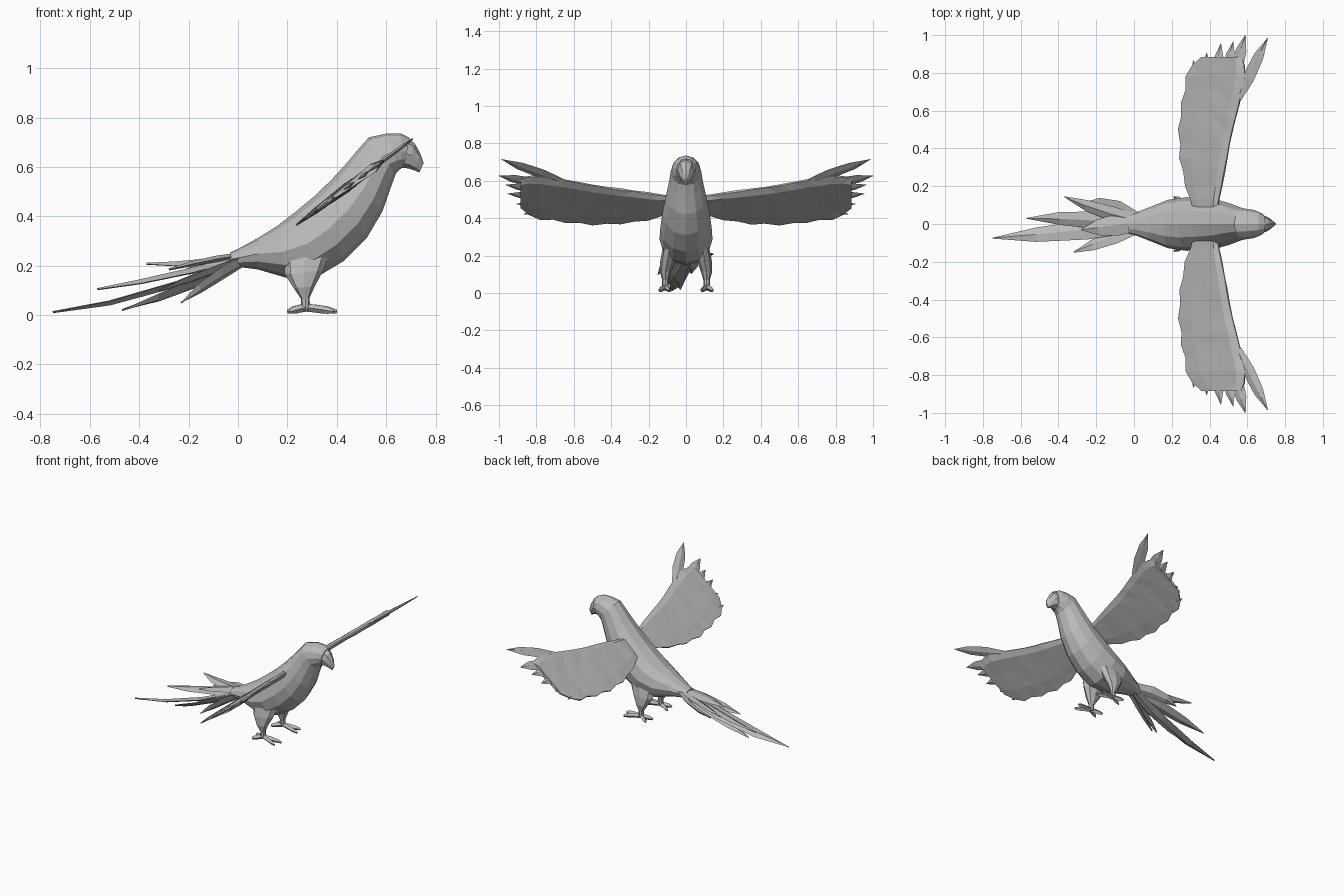
import bpy, bmesh, math, random
from mathutils import Vector

random.seed(4)
grey = bpy.data.materials.new("plain grey")
grey.diffuse_color = (0.5, 0.5, 0.5, 1)


def finish(bm, name):
    bmesh.ops.recalc_face_normals(bm, faces=bm.faces)
    me = bpy.data.meshes.new(name)
    bm.to_mesh(me)
    bm.free()
    me.materials.append(grey)
    ob = bpy.data.objects.new(name, me)
    bpy.context.collection.objects.link(ob)
    return ob


def skin(bm, rings):
    """Join rings of points into a closed tube."""
    rows = [[bm.verts.new(p) for p in r] for r in rings]
    n = len(rows[0])
    for a, b in zip(rows, rows[1:]):
        for i in range(n):
            j = (i + 1) % n
            bm.faces.new((a[i], a[j], b[j], b[i]))
    bm.faces.new(rows[0])
    bm.faces.new(rows[-1][::-1])


def section(x1, z1, x2, z2, w, y=0.0, n=12):
    """Oval ring spanning two side-view points, half width w."""
    c = Vector(((x1 + x2) / 2, y, (z1 + z2) / 2))
    h = Vector(((x1 - x2) / 2, 0, (z1 - z2) / 2))
    return [c + h * math.cos(2 * math.pi * i / n)
            + Vector((0, w * math.sin(2 * math.pi * i / n), 0)) for i in range(n)]


def feather(bm, path, width, thick, up=(0, 0, 1), shape=(0.5, 0.95, 0.8, 0.04)):
    """Leaf with a diamond cross-section along a path of four points."""
    pts = [Vector(p) for p in path]
    rings = []
    for i, p in enumerate(pts):
        d = pts[min(i + 1, 3)] - pts[max(i - 1, 0)]
        side = d.cross(Vector(up)).normalized()
        nrm = side.cross(d).normalized()
        w, t = width * shape[i], thick * (0.3 + 0.7 * shape[i])
        rings.append([p + side * w, p + nrm * t, p - side * w, p - nrm * t])
    skin(bm, rings)


def between(a, b, bend=(0, 0, 0)):
    a, b, bend = Vector(a), Vector(b), Vector(bend)
    return [a.lerp(b, t) + bend * (4 * t * (1 - t)) for t in (0, 0.35, 0.7, 1)]


# body and head
bm = bmesh.new()
skin(bm, [section(*s) for s in (
    (-0.03, 0.255, -0.03, 0.198, 0.050), (0.0, 0.268, 0.0, 0.195, 0.057),
    (0.08, 0.312, 0.08, 0.185, 0.088), (0.16, 0.362, 0.20, 0.150, 0.128),
    (0.23, 0.416, 0.33, 0.160, 0.142), (0.31, 0.482, 0.43, 0.220, 0.137),
    (0.38, 0.550, 0.52, 0.310, 0.126), (0.44, 0.615, 0.585, 0.42, 0.108),
    (0.49, 0.675, 0.62, 0.520, 0.090), (0.53, 0.720, 0.64, 0.575, 0.082),
    (0.60, 0.735, 0.655, 0.590, 0.076), (0.66, 0.735, 0.665, 0.596, 0.064),
    (0.695, 0.718, 0.672, 0.598, 0.052))])
finish(bm, "body")

# hooked beak
bm = bmesh.new()
skin(bm, [section(*s, n=8) for s in (
    (0.685, 0.72, 0.66, 0.598, 0.050), (0.715, 0.697, 0.69, 0.594, 0.040),
    (0.738, 0.655, 0.715, 0.586, 0.024), (0.752, 0.615, 0.734, 0.578, 0.006))])
finish(bm, "beak")

# wings: sloping thin blades with finger feathers at the tip
NORMAL = Vector((-0.595, 0, 0.804))


def on_wing(x, y):
    return Vector((x, y, 0.368 + 0.74 * (x - 0.24)))


STATIONS = ((0.06, .44, .32), (0.13, .45, .30), (0.20, .465, .272), (0.28, .48, .262),
            (0.35, .493, .242), (0.42, .505, .247), (0.50, .522, .235), (0.57, .54, .253),
            (0.64, .558, .250), (0.71, .572, .275), (0.78, .588, .275), (0.84, .585, .31),
            (0.885, .57, .36))
CHORD = ((0, 0.003), (0.12, 0.016), (0.4, 0.012), (0.75, 0.008), (1, 0.002))
TIPS = (((.55, .66), (.708, .985), .040), ((.52, .74), (.59, 1.0), .042),
        ((.48, .74), (.525, .965), .036), ((.43, .72), (.46, .955), .036),
        ((.38, .70), (.385, .905), .036), ((.33, .68), (.315, .865), .034))
for s, label in ((1, "left"), (-1, "right")):
    bm = bmesh.new()
    rings = []
    for y, lead, trail in STATIONS:
        up, low = [], []
        for u, t in CHORD:
            p = on_wing(lead + (trail - lead) * u, y * s)
            t += random.uniform(0, 0.004)
            up.append(p + NORMAL * t)
            low.append(p - NORMAL * t)
        rings.append(up + low[::-1])
    skin(bm, rings)
    for (x0, y0), (x1, y1), w in TIPS:
        feather(bm, between(on_wing(x0, y0 * s), on_wing(x1, y1 * s)), w, 0.009, NORMAL)
    bmesh.ops.triangulate(bm, faces=bm.faces)
    finish(bm, label + "_wing")

# tail: fan of long pointed feathers (start, tip, bend, half width, up direction)
bm = bmesh.new()
for a, b, bend, w, up in (
        ((0.02, 0, .235), (-.75, -.075, .012), (0, -.005, -.035), .055, (0, .2, 1)),
        ((0.02, 0, .235), (-.57, .03, .105), (0, .01, -.01), .050, (0, -.2, 1)),
        ((0.02, 0, .215), (-.47, -.03, .02), (0, -.02, -.01), .045, (0, .5, 1)),
        ((0.02, .02, .24), (-.37, .145, .208), (0, -.01, -.012), .042, (0, -.3, 1)),
        ((0.02, .03, .235), (-.27, .11, .16), (0, .03, 0), .045, (0, -.6, 1)),
        ((0.02, -.02, .225), (-.32, -.15, .10), (0, 0, 0), .045, (0, .5, 1)),
        ((0.02, -.02, .215), (-.23, -.09, .05), (0, -.01, .01), .040, (0, .8, 1)),
        ((0.02, .01, .245), (-.28, -.03, .185), (0, 0, .005), .060, (0, 0, 1))):
    feather(bm, between(a, b, bend), w, 0.013, up, (0.75, 0.95, 0.7, 0.04))
finish(bm, "tail")

# legs and feet: two toes forward, two back
for s, label in ((1, "left"), (-1, "right")):
    y = 0.11 * s
    bm = bmesh.new()
    skin(bm, [section(*q, n=8) for q in (
        (0.38, 0.27, 0.18, 0.25, 0.035, 0.085 * s), (0.345, 0.18, 0.19, 0.165, 0.040, 0.098 * s),
        (0.31, 0.115, 0.225, 0.11, 0.030, y), (0.29, 0.07, 0.255, 0.065, 0.017, y),
        (0.292, 0.02, 0.255, 0.02, 0.017, y))])
    finish(bm, label + "_leg")
    bm = bmesh.new()
    for x1, dy in ((0.40, -0.022), (0.385, 0.034), (0.20, -0.028), (0.21, 0.034)):
        feather(bm, between((0.275, y, 0.03), (x1, y + dy * s, 0.014), (0, 0, 0.002)),
                0.015, 0.017, shape=(0.9, 0.9, 0.85, 0.25))
    finish(bm, label + "_foot")
